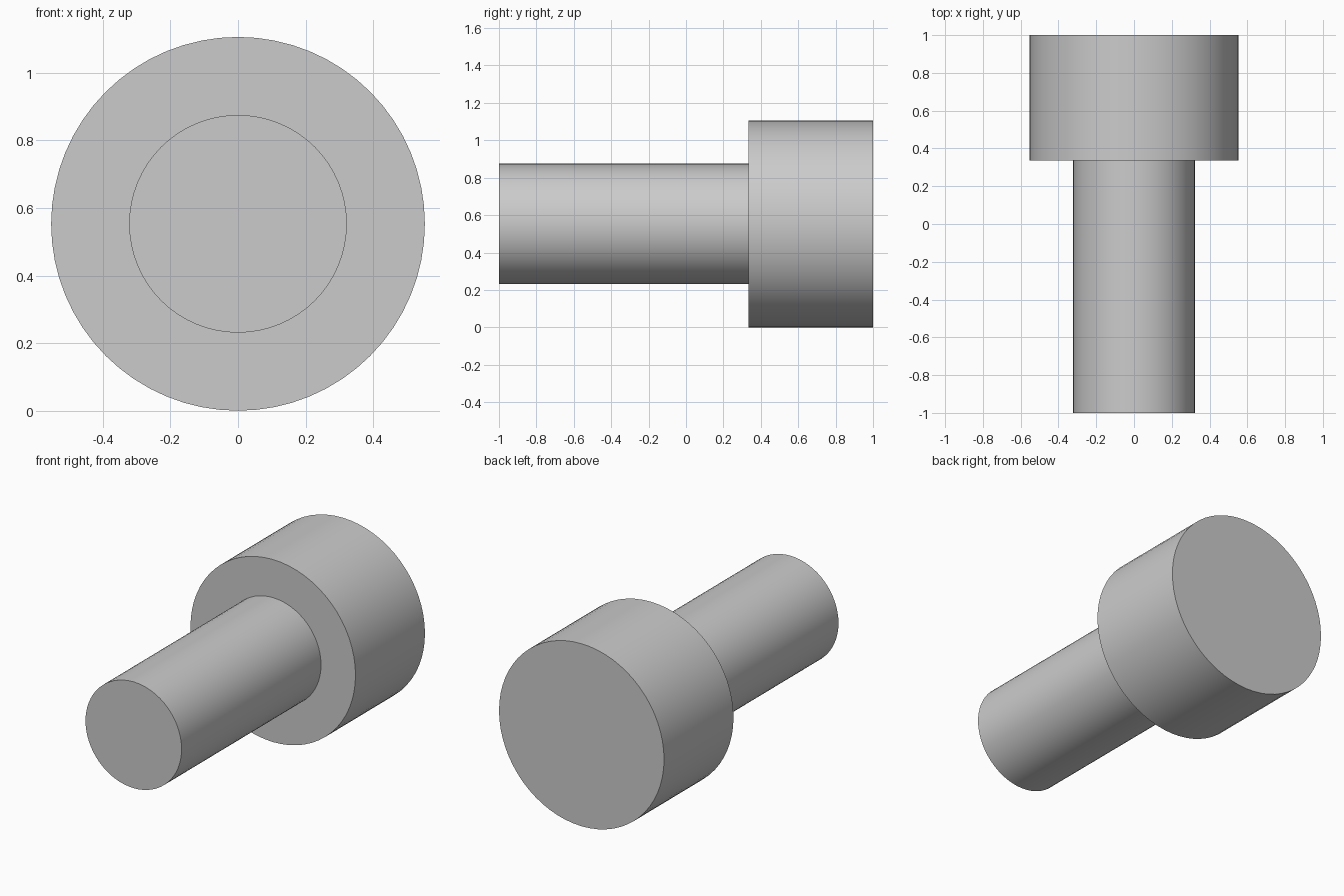
import bpy, bmesh
from math import radians, tau

if "Cube" in bpy.data.objects:
    bpy.data.objects.remove(bpy.data.objects["Cube"])

SIDES = 64
HEAD_R, SHAFT_R = 0.553, 0.322
STEP_Y = 0.335

# Half profile (radius, y) of the shaft and the wider head
profile = [(0, -1), (SHAFT_R, -1), (SHAFT_R, STEP_Y),
           (HEAD_R, STEP_Y), (HEAD_R, 1), (0, 1)]

# Spin the profile round the y axis into one closed solid
bm = bmesh.new()
verts = [bm.verts.new((0, y, -r)) for r, y in profile]
edges = [bm.edges.new(pair) for pair in zip(verts, verts[1:])]
bmesh.ops.spin(bm, geom=verts + edges, cent=(0, 0, 0), axis=(0, 1, 0),
               angle=tau, steps=SIDES, use_merge=False)
bmesh.ops.remove_doubles(bm, verts=bm.verts, dist=1e-4)
bmesh.ops.recalc_face_normals(bm, faces=bm.faces)

mesh = bpy.data.meshes.new("stepped_pin")
bm.to_mesh(mesh)
bm.free()

# Rest the head on the ground
pin = bpy.data.objects.new("stepped_pin", mesh)
pin.location.z = HEAD_R
bpy.context.collection.objects.link(pin)

# Smooth sides with sharp rims
bpy.context.view_layer.objects.active = pin
pin.select_set(True)
bpy.ops.object.shade_smooth_by_angle(angle=radians(30))
